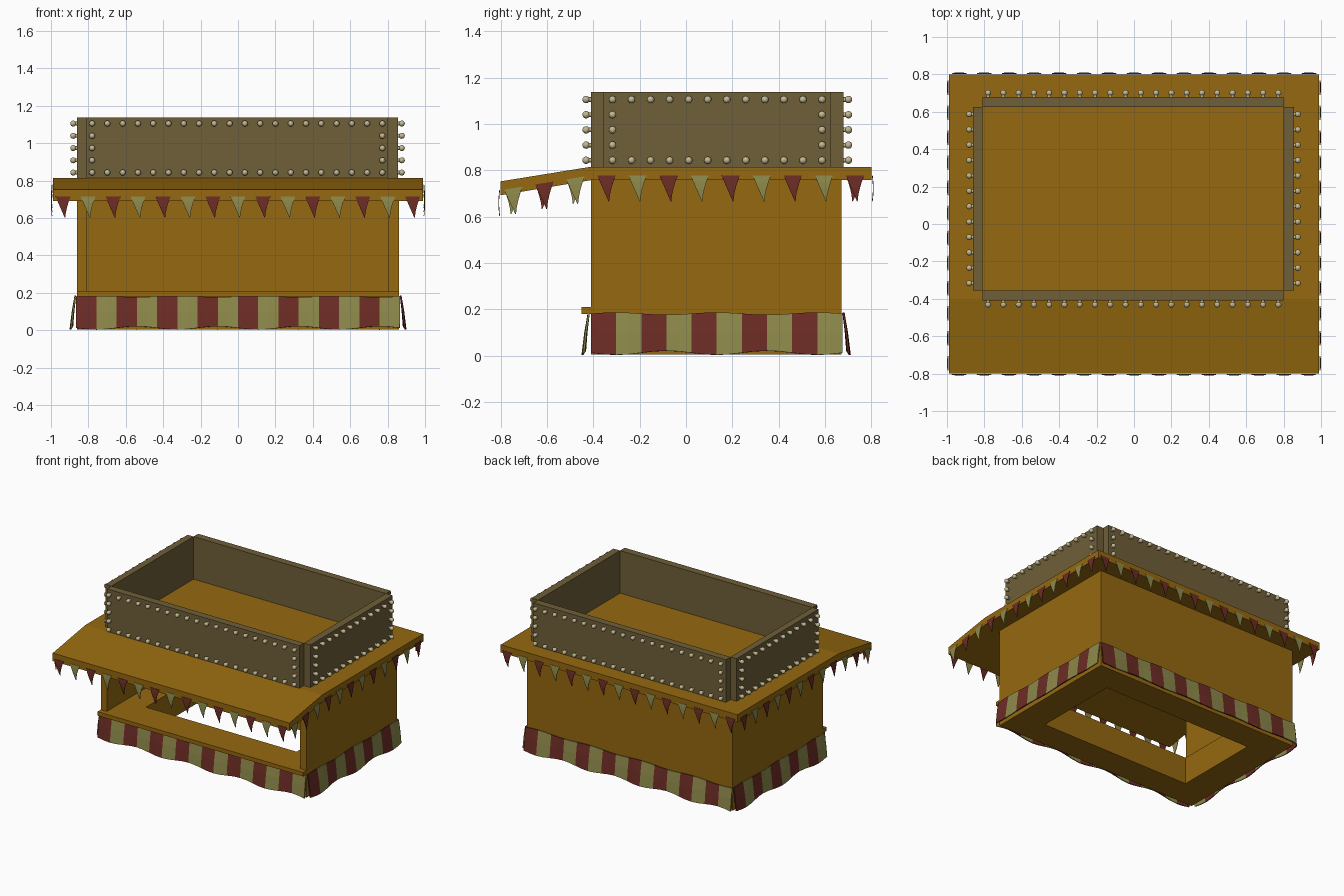
import bpy, bmesh, math
from mathutils import Matrix, Vector

if "Cube" in bpy.data.objects:
    bpy.data.objects.remove(bpy.data.objects["Cube"])


def mat(name, rgb):
    m = bpy.data.materials.new(name)
    m.diffuse_color = (*rgb, 1)
    m.use_nodes = True
    m.node_tree.nodes["Principled BSDF"].inputs["Base Color"].default_value = m.diffuse_color
    return m


WOOD = mat("wood", (0.30, 0.14, 0.005))
BOARD = mat("board", (0.16, 0.115, 0.04))
RED = mat("red_cloth", (0.15, 0.025, 0.018))
CREAM = mat("cream_cloth", (0.27, 0.25, 0.07))
BULB = mat("bulb_glass", (0.55, 0.48, 0.28))


def finish(bm, name, mats):
    bmesh.ops.recalc_face_normals(bm, faces=bm.faces)
    me = bpy.data.meshes.new(name)
    bm.to_mesh(me)
    bm.free()
    for m in mats:
        me.materials.append(m)
    ob = bpy.data.objects.new(name, me)
    bpy.context.collection.objects.link(ob)
    return ob


def prism(name, pts, to3d, a, b, m):
    """Extrude a 2D outline between a and b; to3d maps (u, v, w) to a point."""
    bm = bmesh.new()
    lo = [bm.verts.new(to3d(u, v, a)) for u, v in pts]
    hi = [bm.verts.new(to3d(u, v, b)) for u, v in pts]
    bm.faces.new(lo)
    bm.faces.new(hi)
    for i in range(len(pts)):
        j = (i + 1) % len(pts)
        bm.faces.new((lo[i], lo[j], hi[j], hi[i]))
    return finish(bm, name, [m])


def rect(x0, x1, y0, y1):
    return [(x0, y0), (x1, y0), (x1, y1), (x0, y1)]


def up(u, v, w):
    return (u, v, w)


def along_x(u, v, w):
    return (w, u, v)


# Base ring with an open middle for the stall keeper
bm = bmesh.new()
outer, inner = rect(-.86, .86, -.41, .67), rect(-.63, .63, -.20, .46)
loops = [[bm.verts.new((x, y, z)) for x, y in r]
         for r, z in ((outer, .005), (outer, .21), (inner, .21), (inner, .005))]
for k in range(4):
    p, q = loops[k], loops[(k + 1) % 4]
    for i in range(4):
        j = (i + 1) % 4
        bm.faces.new((p[i], p[j], q[j], q[i]))
finish(bm, "base_counter", [WOOD])
prism("counter_lip", rect(-.86, .86, -.45, -.41), up, .18, .21, WOOD)

# Three walls, open at the front
prism("walls", [(-.86, -.41), (-.81, -.41), (-.81, .62), (.805, .62),
                (.805, -.41), (.86, -.41), (.86, .67), (-.86, .67)],
      up, .21, .757, WOOD)

# Roof slab with drooping front
prism("roof", [(-.80, .692), (-.41, .757), (.80, .757), (.80, .815),
               (-.41, .815), (-.80, .752)], along_x, -.99, .99, WOOD)

# Four sign boards with notched corners
for name, r in (("sign_front", rect(-.81, .80, -.41, -.355)),
                ("sign_back", rect(-.81, .80, .625, .68)),
                ("sign_left", rect(-.86, -.81, -.355, .625)),
                ("sign_right", rect(.80, .855, -.355, .625))):
    prism(name, r, up, .815, 1.137, BOARD)


# Light bulbs around the rim of each board
def bulbs(name, start, end, n, out):
    bm = bmesh.new()
    start, end, out = Vector(start), Vector(end), Vector(out)
    rot = out.to_track_quat('Z', 'Y').to_matrix().to_4x4()
    for i in range(n):
        for k in range(5):
            if 0 < i < n - 1 and 0 < k < 4:
                continue
            p = start.lerp(end, i / (n - 1)) + Vector((0, 0, .843 + .0655 * k))
            bmesh.ops.create_uvsphere(bm, u_segments=12, v_segments=8, radius=.016,
                                      matrix=Matrix.Translation(p + out * .021) @ rot)
            bmesh.ops.create_cone(bm, cap_ends=True, segments=10, radius1=.010,
                                  radius2=.010, depth=.016,
                                  matrix=Matrix.Translation(p + out * .005) @ rot)
    for f in bm.faces:
        f.smooth = len(f.verts) < 5
    finish(bm, name, [BULB])


bulbs("bulbs_front", (-.78, -.41, 0), (.772, -.41, 0), 20, (0, -1, 0))
bulbs("bulbs_back", (-.78, .68, 0), (.772, .68, 0), 20, (0, 1, 0))
bulbs("bulbs_left", (-.86, -.317, 0), (-.86, .587, 0), 12, (-1, 0, 0))
bulbs("bulbs_right", (.855, -.317, 0), (.855, .587, 0), 12, (1, 0, 0))


# Striped wavy skirt, starting red at the left of every side
def skirt(name, a, b, n):
    a, b = Vector(a), Vector(b)
    d = (b - a).normalized()
    out = Vector((d.y, -d.x, 0))
    bm = bmesh.new()
    cols = []
    for i in range(2 * n + 1):
        w = math.sin(i * math.pi / 4)
        p = a.lerp(b, i / (2 * n))
        prof = ((.010, .181 + .005 * w), (.022 + .003 * w, .10), (.031 + .006 * w, .012 - .009 * w))
        cols.append([bm.verts.new(p + out * o + Vector((0, 0, z))) for o, z in prof])
    for i in range(2 * n):
        for k in range(2):
            f = bm.faces.new((cols[i][k], cols[i][k + 1], cols[i + 1][k + 1], cols[i + 1][k]))
            f.material_index = (i // 2) % 2
    ob = finish(bm, name, [RED, CREAM])
    s = ob.modifiers.new("thickness", 'SOLIDIFY')
    s.thickness = .008
    s.offset = 0


skirt("skirt_front", (-.865, -.41, 0), (.865, -.41, 0), 16)
skirt("skirt_right", (.86, -.41, 0), (.86, .675, 0), 10)
skirt("skirt_back", (.865, .67, 0), (-.865, .67, 0), 16)
skirt("skirt_left", (-.86, .675, 0), (-.86, -.41, 0), 10)


# Pennants along the roof edge
def pennants(name, spots, d, first):
    d = Vector(d)
    out = Vector((d.y, -d.x, 0))
    bm = bmesh.new()
    for i, (p, slope) in enumerate(spots):
        rows = []
        for k in range(5):
            t = k / 4
            half = .038 * (1 - t) ** 1.15 + .0015
            mid = .010 * t * t
            o = out * (.004 + .004 * math.sin(t * math.pi))
            rows.append([bm.verts.new(Vector(p) + o + d * (mid + s * half)
                                      + Vector((0, 0, -.112 * t + s * half * slope)))
                         for s in (-1, 1)])
        for k in range(4):
            f = bm.faces.new((rows[k][0], rows[k + 1][0], rows[k + 1][1], rows[k][1]))
            f.material_index = (i + first) % 2
    ob = finish(bm, name, [RED, CREAM])
    s = ob.modifiers.new("thickness", 'SOLIDIFY')
    s.thickness = .003
    s.offset = 0


def side_spots(x):
    res = []
    for i in range(12):
        y = -.745 + .134 * i
        drop = max(0, -.41 - y) * .165
        res.append(((x, y, .778 - drop), .165 if drop else 0))
    return res


xs = [-.935 + .1335 * i for i in range(15)]
pennants("pennants_front", [((x, -.80, .714), 0) for x in xs], (1, 0, 0), 0)
pennants("pennants_back", [((-x, .80, .778), 0) for x in xs], (-1, 0, 0), 0)
pennants("pennants_right", side_spots(.99), (0, 1, 0), 1)
left = [(p, -s) for p, s in reversed(side_spots(-.99))]
pennants("pennants_left", left, (0, -1, 0), 0)
